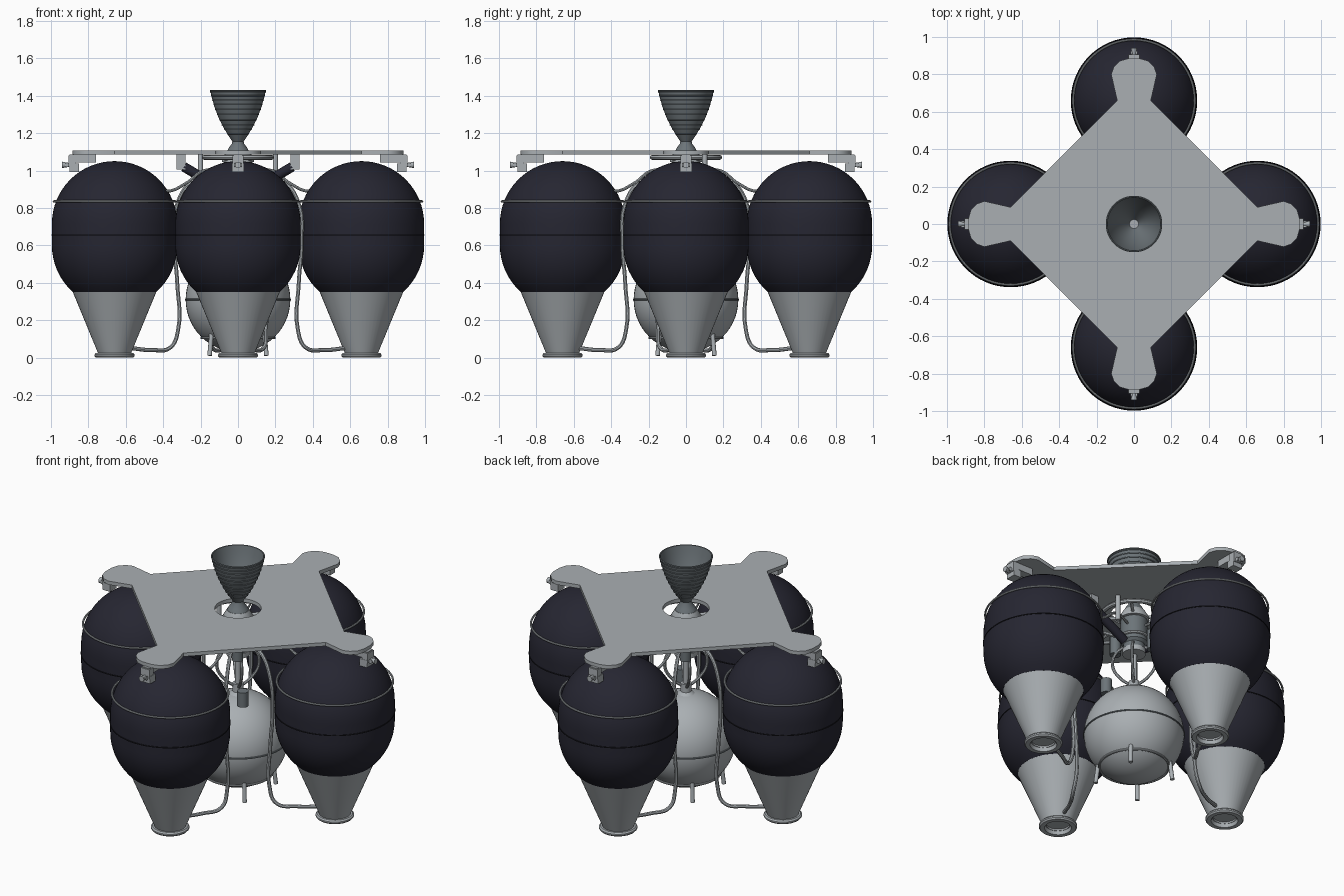
import bpy, bmesh, math
from mathutils import Matrix, Vector

cube = bpy.data.objects.get("Cube")
if cube:
    bpy.data.objects.remove(cube)


def material(name, color):
    m = bpy.data.materials.new(name)
    m.use_nodes = True
    m.diffuse_color = (*color, 1)
    m.node_tree.nodes["Principled BSDF"].inputs["Base Color"].default_value = (*color, 1)
    return m


NAVY = material("dark navy", (0.019, 0.019, 0.031))
GREY = material("light grey", (0.4, 0.43, 0.45))
STEEL = material("steel grey", (0.15, 0.175, 0.19))
BLACK = material("black", (0.007, 0.007, 0.01))


def add(name, data, mat, matrix=Matrix()):
    ob = bpy.data.objects.new(name, data)
    bpy.context.collection.objects.link(ob)
    ob.matrix_world = matrix
    data.materials.append(mat)
    bpy.ops.object.select_all(action='DESELECT')
    ob.select_set(True)
    bpy.context.view_layer.objects.active = ob
    if ob.type == 'CURVE':
        bpy.ops.object.convert(target='MESH')
        ob = bpy.context.view_layer.objects.active
    bpy.ops.object.shade_smooth_by_angle(angle=math.radians(35))
    return ob


def lathe(name, profile, mat, matrix=Matrix(), steps=48):
    """Revolve (radius, z) points about the local z axis."""
    bm = bmesh.new()
    vs = [bm.verts.new((r, 0, z)) for r, z in profile]
    es = [bm.edges.new(p) for p in zip(vs, vs[1:])]
    bmesh.ops.spin(bm, geom=vs + es, cent=(0, 0, 0), axis=(0, 0, 1),
                   angle=math.tau, steps=steps, use_merge=False)
    bmesh.ops.remove_doubles(bm, verts=bm.verts, dist=1e-4)
    bmesh.ops.recalc_face_normals(bm, faces=bm.faces)
    me = bpy.data.meshes.new(name)
    bm.to_mesh(me)
    bm.free()
    return add(name, me, mat, matrix)


def ring(name, radius, z, thick, mat, matrix=Matrix(), steps=48):
    circle = [(radius + thick * math.cos(i * math.tau / 8),
               z + thick * math.sin(i * math.tau / 8)) for i in range(9)]
    return lathe(name, circle, mat, matrix, steps)


def rod(name, a, b, radius, mat, matrix=Matrix(), end=None):
    """Cylinder or cone from point a to point b."""
    a, b = Vector(a), Vector(b)
    d = b - a
    frame = Matrix.Translation(a) @ d.to_track_quat('Z', 'Y').to_matrix().to_4x4()
    end = radius if end is None else end
    return lathe(name, [(0, 0), (radius, 0), (end, d.length), (0, d.length)],
                 mat, matrix @ frame, 16)


def box(name, center, size, mat, matrix=Matrix()):
    bm = bmesh.new()
    bmesh.ops.create_cube(bm, matrix=Matrix.Translation(center) @ Matrix.Diagonal((*size, 1)))
    me = bpy.data.meshes.new(name)
    bm.to_mesh(me)
    bm.free()
    return add(name, me, mat, matrix)


def pipe(name, points, radius, mat, matrix=Matrix()):
    cu = bpy.data.curves.new(name, 'CURVE')
    cu.dimensions = '3D'
    cu.bevel_depth = radius
    cu.bevel_resolution = 2
    cu.resolution_u = 6
    cu.use_fill_caps = True
    sp = cu.splines.new('BEZIER')
    sp.bezier_points.add(len(points) - 1)
    for bp, p in zip(sp.bezier_points, points):
        bp.co = p
        bp.handle_left_type = bp.handle_right_type = 'AUTO'
    return add(name, cu, mat, matrix)


def arc(radius, cz, a0, a1, n):
    return [(radius * math.cos(math.radians(a0 + (a1 - a0) * i / n)),
             cz + radius * math.sin(math.radians(a0 + (a1 - a0) * i / n)))
            for i in range(n + 1)]


# Mounting plate: diamond with four rounded pads and a centre hole
half = [(0.09, 0.66), (0.122, 0.80), (0.108, 0.84), (0.075, 0.872), (0.03, 0.885)]
quarter = half + [(-x, y) for x, y in reversed(half)]
outline = []
for k in range(4):
    rot = Matrix.Rotation(k * math.pi / 2, 2)
    outline += [rot @ Vector(p) for p in quarter]
hole = [(0.13 * math.cos(i * math.tau / 40), 0.13 * math.sin(i * math.tau / 40))
        for i in range(40)]
cu = bpy.data.curves.new("mounting_plate", 'CURVE')
cu.dimensions = '2D'
cu.fill_mode = 'BOTH'
cu.extrude = 0.011
for loop in (outline, hole):
    sp = cu.splines.new('POLY')
    sp.points.add(len(loop) - 1)
    for pt, p in zip(sp.points, loop):
        pt.co = (p[0], p[1], 0, 1)
    sp.use_cyclic_u = True
add("mounting_plate", cu, GREY, Matrix.Translation((0, 0, 1.096)))

# Four tanks, each with skirt, foot, thruster block and feed pipe
tank = arc(0.335, 0.60, -48, 0, 8) + arc(0.335, 0.715, 0, 90, 16)
tank = [(0, tank[0][1])] + tank
skirt = [(0, 0.33), (0.224, 0.352), (0.087, 0.02), (0.065, 0.02), (0.065, 0.03), (0, 0.03)]
foot = [(0.068, 0.02), (0.075, 0), (0.1, 0), (0.107, 0.008), (0.107, 0.016),
        (0.1, 0.024), (0.068, 0.024), (0.068, 0.02)]
for k, side in enumerate(("left", "back", "right", "front")):
    turn = Matrix.Rotation(k * math.pi / 2, 4, 'Z')
    at = turn @ Matrix.Translation((0.66, 0, 0))
    lathe(side + "_tank", tank, NAVY, at, 64)
    ring(side + "_tank_band", 0.325, 0.835, 0.006, GREY, at, 64)
    ring(side + "_tank_seam", 0.334, 0.655, 0.004, BLACK, at, 64)
    lathe(side + "_skirt", skirt, GREY, at)
    lathe(side + "_foot", foot, GREY, at)

    # Thruster block under the pad
    box(side + "_thruster_arm", (0.83, 0, 1.065), (0.14, 0.05, 0.042), GREY, turn)
    box(side + "_thruster_block", (0.885, 0, 1.05), (0.04, 0.06, 0.06), GREY, turn)
    box(side + "_thruster_base", (0.875, 0, 1.015), (0.05, 0.064, 0.045), GREY, turn)
    rod(side + "_outer_thruster", (0.89, 0, 1.03), (0.94, 0, 1.03), 0.008, GREY, turn, 0.017)
    for s in (-1, 1):
        rod(side + "_side_thruster", (0.915, 0, 1.03), (0.915, s * 0.02, 1.03),
            0.006, GREY, turn, 0.012)

    # Feed pipe, from the foot up between the tanks
    s = -1 if k % 2 == 0 else 1
    pipe(side + "_feed_pipe", [(0.57, s * 0.03, 0.05), (0.46, s * 0.08, 0.04),
         (0.36, s * 0.14, 0.055), (0.32, s * 0.15, 0.15), (0.325, s * 0.15, 0.4),
         (0.34, s * 0.15, 0.62), (0.325, s * 0.15, 0.82), (0.25, s * 0.12, 0.93),
         (0.06, s * 0.03, 0.93)], 0.011, GREY, turn)
    pipe(side + "_upper_pipe", [(0.47, 0.05, 0.93), (0.38, 0.06, 0.89),
         (0.28, 0.07, 0.93), (0.18, 0.06, 1.0), (0.05, 0.02, 0.99)], 0.008, GREY, turn)

# Engine bell with stiffening ribs
bell = [(0.06, 1.1), (0.05, 1.12), (0.032, 1.145), (0.03, 1.155), (0.05, 1.185),
        (0.078, 1.23), (0.105, 1.285), (0.126, 1.34), (0.14, 1.39), (0.149, 1.43)]
inner = [(r - 0.006, z) for r, z in reversed(bell[3:])]
lathe("engine_bell", [(0, 1.1)] + bell + inner, STEEL)
lathe("engine_throat", [(0, 1.157), (0.024, 1.157)], GREY)
for (r, z), (r2, z2) in zip(bell[4:], bell[5:]):
    for t in (0.25, 0.75):
        ring("bell_rib", r + (r2 - r) * t, z + (z2 - z) * t, 0.003, STEEL)
ring("bell_lip", 0.147, 1.427, 0.004, STEEL)

# Engine body, gimbal ring and actuators
ring("gimbal_ring", 0.18, 1.07, 0.013, GREY)
for k in range(4):
    rod("gimbal_spoke", (0.05, 0, 1.06), (0.18, 0, 1.07), 0.009, GREY,
        Matrix.Rotation((k + 0.5) * math.pi / 2, 4, 'Z'))
lathe("chamber_dome", [(0, 1.1), (0.062, 1.1), (0.085, 1.06), (0.085, 1.045), (0, 1.03)], GREY)
lathe("engine_body", [(0, 1.04), (0.075, 1.04), (0.075, 0.9), (0.06, 0.885),
                      (0.06, 0.85), (0, 0.85)], STEEL)
ring("engine_flange", 0.078, 0.93, 0.01, GREY)
lathe("pump_cap", [(0, 0.86), (0.065, 0.855), (0.065, 0.825), (0, 0.82)], GREY)
for s in (-1, 1):
    rod("actuator", (s * 0.07, 0, 0.89), (s * 0.29, 0, 1.02), 0.026, NAVY)
    box("actuator_mount", (s * 0.305, 0, 1.045), (0.05, 0.05, 0.08), GREY)
    rod("plate_brace", (s * 0.2, 0.1, 0.93), (s * 0.2, 0.1, 1.09), 0.014, GREY)
    rod("pump", (s * 0.06, s * -0.09, 0.84), (s * 0.06, s * -0.09, 0.96), 0.032, STEEL)

# Central round tank with fittings, legs and pipes
lathe("centre_tank", arc(0.28, 0.31, -90, 90, 28), GREY)
ring("centre_tank_seam", 0.28, 0.31, 0.005, STEEL)
ring("leg_ring", 0.195, 0.105, 0.007, GREY)
lathe("centre_tank_fitting", [(0, 0.65), (0.03, 0.65), (0.03, 0.6), (0.06, 0.575), (0, 0.56)], GREY)
rod("canister", (0.11, -0.11, 0.58), (0.11, -0.11, 0.67), 0.032, STEEL)
for k in range(4):
    turn = Matrix.Rotation((k + 0.5) * math.pi / 2, 4, 'Z')
    rod("centre_tank_leg", (0.215, 0, 0.01), (0.2, 0, 0.13), 0.012, GREY, turn)
    pipe("centre_pipe", [(0.02, 0, 0.63), (0.08, 0, 0.68), (0.12, 0, 0.76),
         (0.1, 0, 0.84), (0.05, 0, 0.88)], 0.009, GREY, turn)
rod("centre_feed", (0, 0, 0.64), (0, 0, 0.83), 0.016, GREY)
